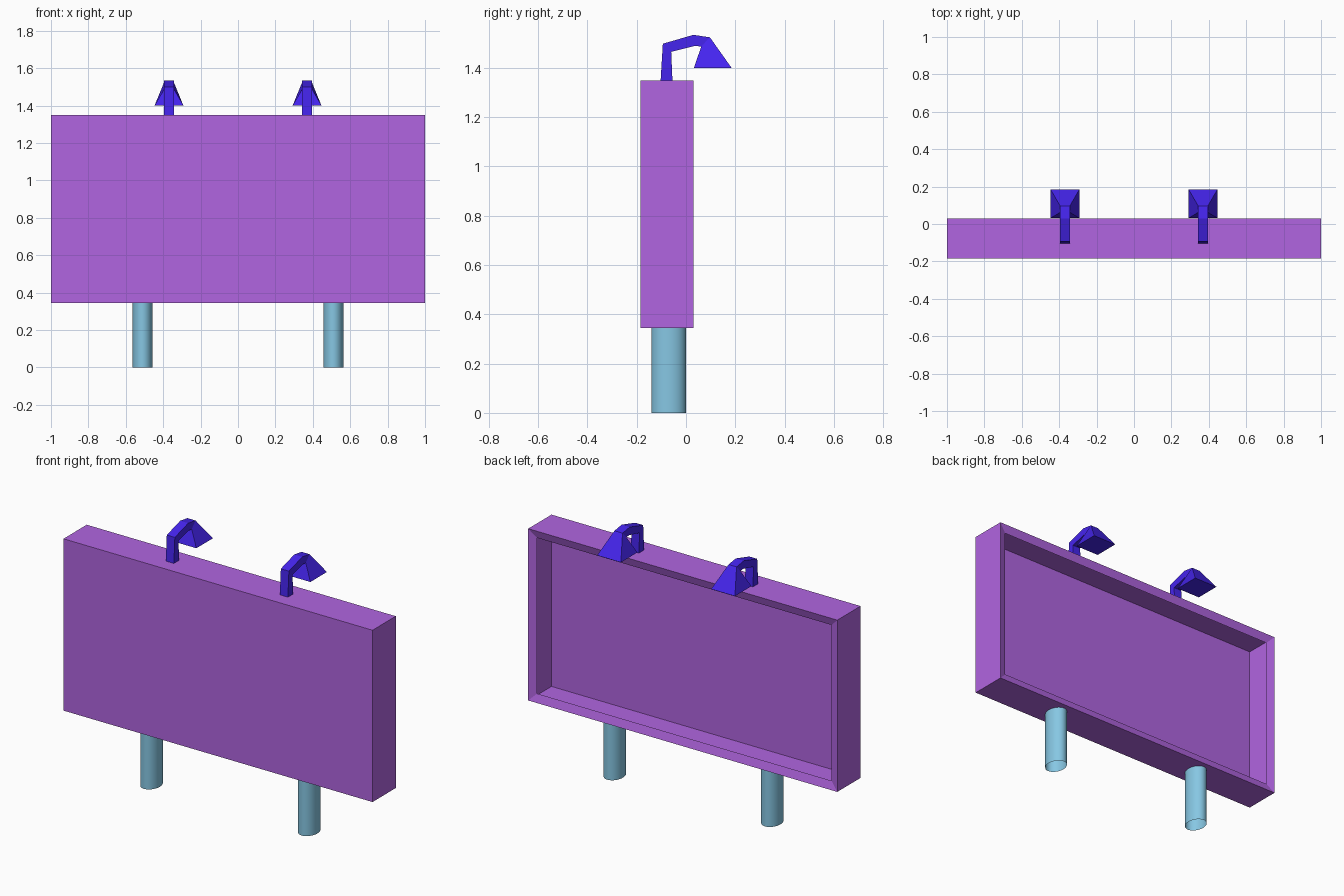
import bpy, bmesh, math

if "Cube" in bpy.data.objects:
    bpy.data.objects.remove(bpy.data.objects["Cube"])


def material(name, color):
    m = bpy.data.materials.new(name)
    m.diffuse_color = (*color, 1)
    m.use_nodes = True
    m.node_tree.nodes["Principled BSDF"].inputs["Base Color"].default_value = m.diffuse_color
    return m


def skin_loops(name, loops, mat, cap_start=False, cap_end=False):
    """Bridge a series of equal-length closed vertex loops into one mesh."""
    bm = bmesh.new()
    rings = [[bm.verts.new(p) for p in loop] for loop in loops]
    for a, b in zip(rings, rings[1:]):
        for i in range(len(a)):
            j = (i + 1) % len(a)
            bm.faces.new((a[i], a[j], b[j], b[i]))
    if cap_start:
        bm.faces.new(rings[0][::-1])
    if cap_end:
        bm.faces.new(rings[-1])
    bmesh.ops.recalc_face_normals(bm, faces=bm.faces)
    mesh = bpy.data.meshes.new(name)
    bm.to_mesh(mesh)
    bm.free()
    mesh.materials.append(mat)
    ob = bpy.data.objects.new(name, mesh)
    bpy.context.collection.objects.link(ob)
    return ob


purple = material("board_purple", (0.44, 0.13, 0.75))
blue = material("lamp_blue", (0.06, 0.018, 0.85))
steel = material("post_blue", (0.24, 0.57, 0.77))

# Board: thin-walled box, open at the back with a sloped inward lip
BOTTOM, TOP = 0.344, 1.349


def board_loop(y, inset):
    x, lo, hi = 1 - inset, BOTTOM + inset, TOP - inset
    return [(-x, y, lo), (x, y, lo), (x, y, hi), (-x, y, hi)]


skin_loops("board", [board_loop(-0.185, 0), board_loop(0.03, 0),
                     board_loop(0.015, 0.047)], purple, cap_start=True)

# Lamp side profile: (outer y, z), (inner y, z), half width
LAMP = [((-0.103, TOP), (-0.055, TOP), 0.026),
        ((-0.094, 1.498), (-0.06, 1.465), 0.026),
        ((0.03, 1.534), (0.035, 1.489), 0.026),
        ((0.097, 1.524), (0.062, 1.487), 0.026),
        ((0.185, 1.40), (0.032, 1.40), 0.077)]

for side, label in ((-1, "left"), (1, "right")):
    # Gooseneck lamp with flared shade
    cx = side * 0.369
    skin_loops(f"lamp_{label}",
               [[(cx - w, *o), (cx + w, *o), (cx + w, *i), (cx - w, *i)]
                for o, i, w in LAMP], blue, cap_end=True)

    # Oval open-ended post
    n = 32
    ring = [(side * 0.51 + 0.0535 * math.cos(2 * math.pi * k / n),
             -0.07 + 0.07 * math.sin(2 * math.pi * k / n)) for k in range(n)]
    post = skin_loops(f"post_{label}",
                      [[(x, y, z) for x, y in ring] for z in (0, BOTTOM)], steel)
    for p in post.data.polygons:
        p.use_smooth = True
